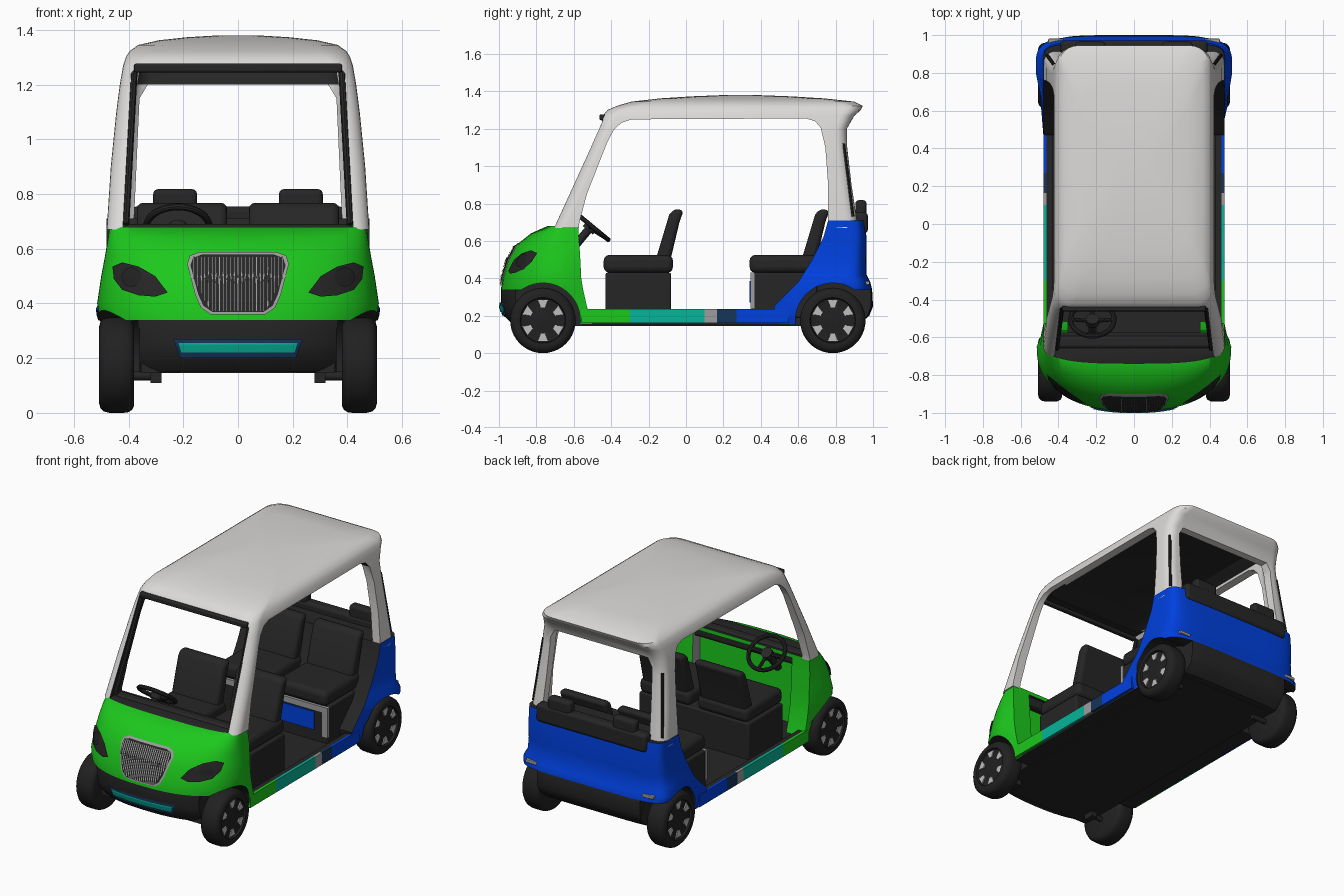
import bpy, bmesh, math
from mathutils import Vector

if "Cube" in bpy.data.objects:
    bpy.data.objects.remove(bpy.data.objects["Cube"])

def mat(name, r, g, b):
    m = bpy.data.materials.new(name)
    m.diffuse_color = (r, g, b, 1)
    m.use_nodes = True
    m.node_tree.nodes["Principled BSDF"].inputs["Base Color"].default_value = m.diffuse_color
    return m

GREEN = mat("green", .012, .58, .012)
BLUE = mat("blue", .0, .052, .74)
WHITE = mat("warm white", .72, .705, .69)
DARK = mat("charcoal", .019, .019, .019)
BLACK = mat("tyre black", .015, .015, .015)
SILVER = mat("silver", .34, .34, .34)
LIGHT = mat("light grey", .52, .52, .52)
TEAL = mat("teal", .002, .46, .32)
NAVY = mat("navy", .008, .035, .10)

def finish(name, bm, *mats):
    bmesh.ops.recalc_face_normals(bm, faces=bm.faces[:])
    me = bpy.data.meshes.new(name)
    bm.to_mesh(me)
    bm.free()
    ob = bpy.data.objects.new(name, me)
    bpy.context.collection.objects.link(ob)
    for m in mats:
        me.materials.append(m)
    return ob

def loft(name, rings, *mats):
    bm = bmesh.new()
    vs = [[bm.verts.new(p) for p in r] for r in rings]
    n = len(vs[0])
    for a, b in zip(vs, vs[1:]):
        for i in range(n):
            bm.faces.new((a[i], a[(i + 1) % n], b[(i + 1) % n], b[i]))
    bm.faces.new(vs[0])
    bm.faces.new(vs[-1])
    return finish(name, bm, *mats)

def prism(name, yz, x0, x1, m=None, bevel=0):
    ob = loft(name, [[(x, y, z) for y, z in yz] for x in (x0, x1)], *([m] if m else []))
    if bevel:
        mod = ob.modifiers.new("round", 'BEVEL')
        mod.width, mod.segments = bevel, 3
    return ob

def box(name, x0, x1, y0, y1, z0, z1, m=None, bevel=0):
    return prism(name, [(y0, z0), (y1, z0), (y1, z1), (y0, z1)], min(x0, x1), max(x0, x1), m, bevel)

def tube(name, a, b, r, m, n=16):
    a, b = Vector(a), Vector(b)
    q = (b - a).to_track_quat('Z', 'Y')
    ring = [q @ Vector((r * math.cos(t), r * math.sin(t), 0)) for t in (2 * math.pi * i / n for i in range(n))]
    return loft(name, [[a + p for p in ring], [b + p for p in ring]], *([m] if m else []))

def cut(ob, *cutters):
    for c in cutters:
        mod = ob.modifiers.new("cut", 'BOOLEAN')
        mod.operation, mod.object, mod.solver = 'DIFFERENCE', c, 'EXACT'
        bpy.context.view_layer.objects.active = ob
        bpy.ops.object.modifier_apply(modifier=mod.name)
        bpy.data.objects.remove(c)

def paint(ob, rule):
    for p in ob.data.polygons:
        p.material_index = int(rule(p.center, p.normal))

# Plan outline of a body end: superellipse nose plus tapering sides
def u_ring(z, w, f, yc, yb, n, segs=40):
    e = min(w, .48)
    pts = [(e, yb, z)]
    for i in range(segs + 1):
        t = math.pi * i / segs
        c, s = math.cos(t), max(0, math.sin(t))
        pts.append((math.copysign(w * abs(c) ** (2 / n), c), yc + (f - yc) * s ** (2 / n), z))
    return pts + [(-e, yb, z)]

def wheel_cuts(ob, y, end):
    for s in (-1, 1):
        cut(ob, tube("well cutter", (s * .36, y, .175), (s * .7, y, .175), .2, None, 48),
            box("fender cutter", s * .365, s * .7, min(y, end), max(y, end), -.1, .338))

def in_well(c, n, y):
    return abs(c.x) < .51 and abs(n.x) < .3 and .185 < math.hypot(c.y - y, c.z - .175) < .203

# Front cowl with bumper and foot well
COWL = [(.15, .46, -.92, -.65, -.50, 2.4), (.20, .475, -.975, -.65, -.515, 2.4), (.25, .485, -.99, -.65, -.53, 2.4),
        (.34, .505, -.99, -.65, -.55, 2.4), (.40, .515, -.98, -.65, -.56, 2.4), (.50, .50, -.95, -.65, -.565, 2.4),
        (.58, .485, -.905, -.65, -.57, 2.4), (.64, .475, -.83, -.64, -.575, 2.6), (.68, .47, -.74, -.63, -.575, 3)]
cowl = loft("front_cowl", [u_ring(*r) for r in COWL], GREEN, DARK, SILVER)
wheel_cuts(cowl, -.765, -1.2)
cut(cowl, box("foot well cutter", -.35, .35, -.64, -.4, .2, .655))
def cowl_colour(c, n):
    if c.z > .3 and c.y > -.65 and c.x * n.x < -.2 and abs(c.x) < .352:
        return 2
    return ((c.z > .67 and n.z > .9) or (abs(c.x) < .38 and c.z < .338) or n.z < -.9 or in_well(c, n, -.765))
paint(cowl, cowl_colour)

# Rear body with bumper
REAR = [(.15, .46, .92, .80, .50, 5), (.20, .475, .98, .80, .48, 5), (.25, .48, 1.0, .80, .47, 5),
        (.34, .515, .995, .80, .56, 5), (.38, .52, .985, .80, .60, 5), (.42, .50, .965, .80, .625, 5),
        (.50, .485, .965, .80, .675, 6), (.62, .48, .965, .80, .735, 7), (.71, .48, .955, .80, .76, 7)]
rear = loft("rear_body", [u_ring(*r) for r in REAR], BLUE, DARK)
wheel_cuts(rear, .785, 1.2)
paint(rear, lambda c, n: (c.z > .70 and n.z > .9) or (abs(c.x) < .38 and c.z < .338) or n.z < -.9
      or (n.y < -.5 and abs(c.x) < .3) or in_well(c, n, .785))

# Roof and pillars: hollow hull with window openings
def rr(z, y0, y1, w, r=.06):
    pts = []
    for cx, cy, a in ((w - r, y1 - r, 0), (r - w, y1 - r, 90), (r - w, y0 + r, 180), (w - r, y0 + r, 270)):
        for i in range(7):
            t = math.radians(a + 15 * i)
            pts.append((cx + r * math.cos(t), cy + r * math.sin(t), z))
    return pts

HULL = [(.67, -.705, .92, .48), (.9, -.60, .885, .465), (1.1, -.51, .862, .445), (1.2, -.468, .86, .432),
        (1.27, -.445, .90, .42, .075), (1.30, -.42, .935, .41, .09), (1.322, -.37, .945, .397, .10)]
CROWN = [(1.345, -.29, .90, .365, .12), (1.362, -.14, .74, .29, .13), (1.373, .03, .56, .19, .11), (1.379, .18, .40, .09, .08)]
canopy = loft("canopy", [rr(*r) for r in HULL + CROWN], WHITE, DARK)
inner = [rr(.5, -.68, .88, .44)] + [rr(h[0], h[1] + .06, h[2] - .05, h[3] - .055) for h in HULL[:5]]
inner += [rr(1.315, -.24, .80, .31)]
side = [(-.58, .6), (-.57, .70), (-.53, .85), (-.42, 1.13), (-.385, 1.195), (-.345, 1.232), (-.29, 1.25),
        (.64, 1.255), (.69, 1.24), (.72, 1.205), (.745, 1.10), (.76, .9), (.76, .6)]
front_win = [(-.425, .6), (.425, .6), (.39, 1.245), (.37, 1.265), (-.37, 1.265), (-.39, 1.245)]
rear_win = [(-.385, .6), (.385, .6), (.36, 1.15), (.33, 1.2), (-.33, 1.2), (-.36, 1.15)]
cut(canopy, loft("inner cutter", inner), prism("side cutter", side, -1, 1),
    loft("front cutter", [[(x, y, z) for x, z in front_win] for y in (-1.1, -.2)]),
    loft("rear cutter", [[(x, y, z) for x, z in rear_win] for y in (.5, 1.2)]))
def lining(c, n):
    inward = c.x * n.x < -.05
    return ((c.z > 1.26 and n.z < -.3 and c.y < .84) or (c.z > 1.19 and c.y > .6 and n.y < -.4)
            or (c.y < -.38 and inward and abs(n.x) > .6))
paint(canopy, lining)
box("windshield_trim", -.38, .38, -.462, -.43, 1.245, 1.277, DARK, .008)
for s in (-1, 1):
    tube("windshield_side_trim", (s * .409, -.66, .69), (s * .379, -.43, 1.25), .012, DARK, 8)
    tube("rear_pillar_slit", (s * .459, .892, .73), (s * .422, .842, 1.12), .009, DARK, 8)

# Thin plates that follow the nose surface
def nose(x, z, off):
    for a, b in zip(COWL, COWL[1:]):
        if a[0] <= z <= b[0]:
            k = (z - a[0]) / (b[0] - a[0])
            _, w, f, yc, _, n = [p + (q - p) * k for p, q in zip(a, b)]
            u = max(0, 1 - abs(x / w) ** n) ** (1 / n)
            return (x * (1 + off), yc + (f - yc) * u - off, z)

def sheet(name, xz, m, off, rings=8, sub=6):
    edge = []
    for (x, z), (x2, z2) in zip(xz, xz[1:] + xz[:1]):
        edge += [(x + (x2 - x) * i / sub, z + (z2 - z) * i / sub) for i in range(sub)]
    cx, cz = (sum(p[i] for p in edge) / len(edge) for i in (0, 1))
    bm = bmesh.new()
    vs = [[bm.verts.new(nose(cx + (x - cx) * k, cz + (z - cz) * k, off)) for x, z in edge]
          for k in [.02] + [(i + 1) / rings for i in range(rings)]]
    bm.faces.new(vs[0])
    for a, b in zip(vs, vs[1:]):
        for i in range(len(edge)):
            j = (i + 1) % len(edge)
            bm.faces.new((a[i], a[j], b[j], b[i]))
    ob = finish(name, bm, m)
    if sum(p.normal.y for p in ob.data.polygons) > 0:
        ob.data.flip_normals()

half = [(.14, .588), (.175, .575), (.185, .545), (.155, .43), (.135, .385), (.10, .36)]
grille = half + [(-x, z) for x, z in half[::-1]]
sheet("grille_frame", grille, SILVER, .006)
sheet("grille_mesh", [(x * .93, .475 + (z - .475) * .92) for x, z in grille], DARK, .010)
for i in range(-12, 13):
    x = i * .0133
    low = .370 + max(0, abs(x) - .10) * 2.0
    sheet("grille_bar", [(x - .0028, low), (x + .0028, low), (x + .0028, .572), (x - .0028, .572)], SILVER, .016, 3, 6)
lamp = [(.455, .535), (.42, .55), (.36, .535), (.30, .50), (.255, .44), (.30, .425), (.36, .43), (.42, .45), (.45, .49)]
for s in (-1, 1):
    sheet("headlight", [(s * x, z) for x, z in lamp], DARK, .009)
    ring = [(s * (.385 + .036 * math.cos(t)), .497 + .036 * math.sin(t)) for t in (math.pi * i / 6 for i in range(12))]
    sheet("headlight_lens", ring, BLACK, .014, 4, 2)
sheet("bumper_slot", [(-.235, .27), (.235, .27), (.21, .20), (-.21, .20)], NAVY, .007)
sheet("bumper_light", [(-.215, .256), (.215, .256), (.205, .221), (-.205, .221)], TEAL, .011)

# Floor, axles and coloured sills
box("floor", -.462, .462, -.56, .56, .15, .2, DARK)
box("underbody", -.355, .355, -.88, .88, .145, .2, DARK)
for s in (-1, 1):
    box("sill_rim", s * .43, s * .464, -.54, .52, .18, .234, DARK)
    for y0, y1, m in ((-.56, -.30, GREEN), (-.30, .10, TEAL), (.10, .165, SILVER), (.165, .27, NAVY), (.27, .55, BLUE)):
        box("sill", s * .464, s * .48, y0, y1, .16, .237, m)
    box("axle_bracket", s * .28, s * .32, -.80, -.73, .11, .16, DARK)
    for y in (-.765, .785):
        tube("axle", (s * .28, y, .135), (s * .4, y, .135), .016, DARK)

# Wheels: turned profile (x, radius) and six light spoke windows
WHEEL = [(.38, .02), (.38, .15), (.388, .165), (.405, .174), (.425, .175), (.47, .175), (.49, .17), (.503, .157),
         (.508, .14), (.506, .122), (.493, .118), (.488, .10), (.494, .05), (.497, .012)]
for y in (-.765, .785):
    for s in (-1, 1):
        loft("wheel", [[(s * x, y + r * math.cos(t), .175 + r * math.sin(t)) for t in
                        (2 * math.pi * i / 40 for i in range(40))] for x, r in WHEEL], BLACK)
        for k in range(6):
            t = math.radians(60 * k + 30)
            q = [(y + r * math.cos(t + d), .175 + r * math.sin(t + d))
                 for r, d in ((.070, -.17), (.114, -.25), (.114, .25), (.070, .17))]
            prism("hub_window", q, s * .492, s * .499, LIGHT)

# Seats, front row and rear row
for d in (0, .78):
    box("seat_base", -.39, .39, -.43 + d, -.08 + d, .19, .43, DARK, .01)
    for x in (-.205, .205):
        box("seat_cushion", x - .18, x + .18, -.44 + d, -.07 + d, .43, .525, DARK, .03)
        back = [(-.165, .49), (-.085, .49), (-.035, .70), (-.012, .765), (-.065, .77), (-.09, .74)]
        prism("seat_back", [(y + d, z) for y, z in back], x - .165, x + .165, DARK, .022)
for s in (-1, 1):
    box("seat_base_edge", s * .355, s * .395, .344, .365, .24, .43, SILVER)
box("seat_base_strip", -.36, .36, .344, .36, .395, .43, SILVER)
box("rear_base_panel", -.05, .30, .340, .348, .27, .385, BLUE)

# Rear-facing backrest with headrests
box("rear_backrest", -.39, .39, .90, .972, .64, .755, DARK, .02)
for x in (-.23, .23):
    box("headrest", x - .08, x + .08, .905, .965, .73, .818, DARK, .018)
    box("tail_light", x * 1.8 - .04, x * 1.8 + .04, .93, .981, .365, .385, SILVER, .004)

# Steering wheel and dash
C = Vector((-.22, -.505, .68))
bpy.ops.mesh.primitive_torus_add(location=C, rotation=(-.69, 0, 0), major_radius=.115, minor_radius=.013,
                                 major_segments=36, minor_segments=10)
bpy.context.object.name = "steering_wheel"
bpy.context.object.data.materials.append(DARK)
axis, up = Vector((0, .64, .77)), Vector((0, -.77, .64))
for a in (0, 180, 270):
    t = math.radians(a)
    tube("steering_spoke", C - axis * .015, C + (Vector((1, 0, 0)) * math.cos(t) + up * math.sin(t)) * .112, .010, DARK, 8)
tube("steering_hub", C - axis * .03, C + axis * .005, .035, DARK)
tube("steering_column", C, C - axis * .18, .022, DARK)
box("dash", -.42, .42, -.66, -.59, .60, .69, DARK, .02)

# Smooth shading with sharp edges kept
bpy.ops.object.select_all(action='DESELECT')
for ob in bpy.context.scene.objects:
    ob.select_set(True)
bpy.context.view_layer.objects.active = canopy
bpy.ops.object.shade_smooth_by_angle(angle=math.radians(35))
